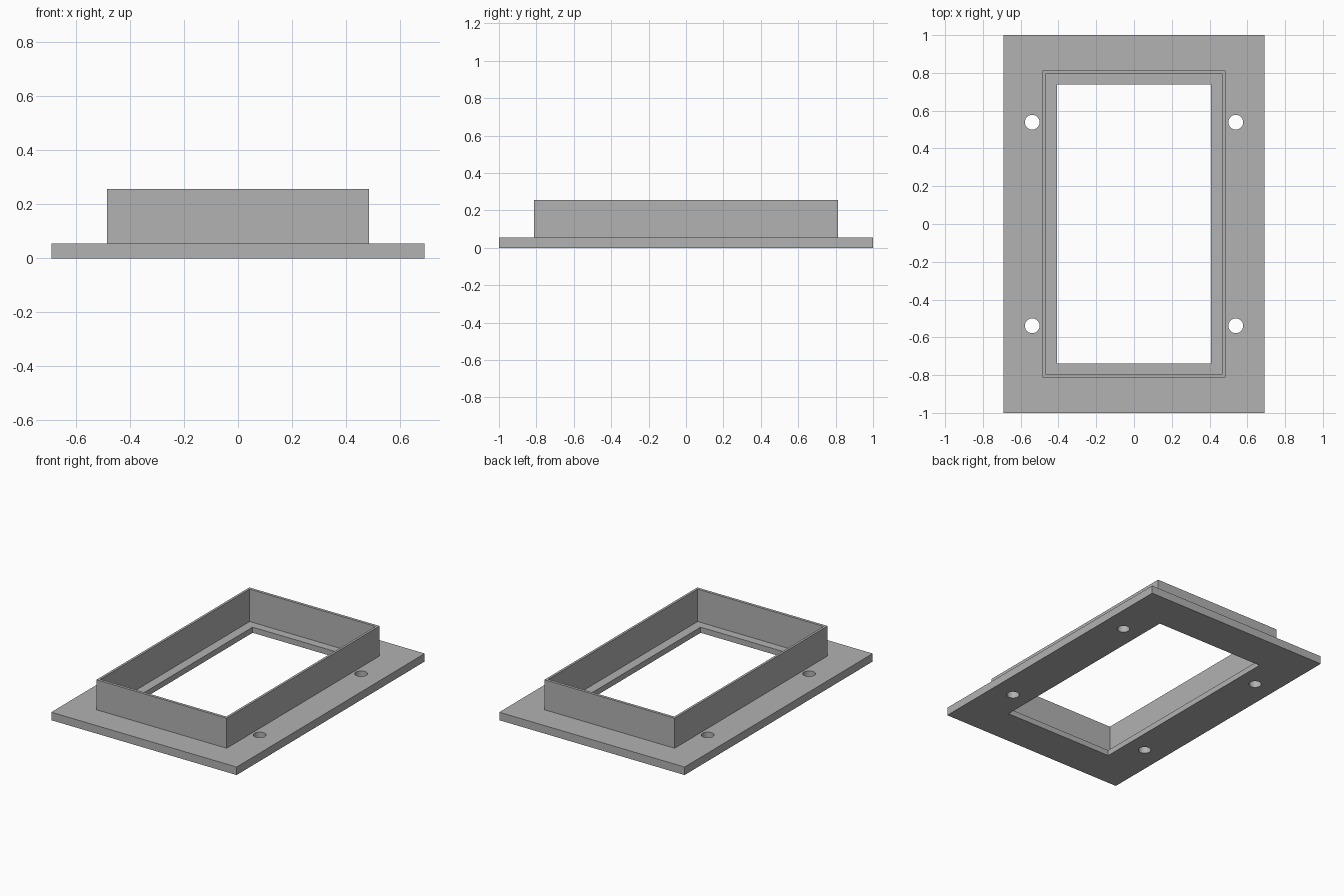
import bpy
import bmesh
import math

cube = bpy.data.objects.get("Cube")
if cube:
    bpy.data.objects.remove(cube, do_unlink=True)

# Single flat grey
GREY = (0.445, 0.445, 0.445, 1.0)
grey = bpy.data.materials.new("matte grey")
grey.use_nodes = True
grey.diffuse_color = GREY
grey.node_tree.nodes["Principled BSDF"].inputs["Base Color"].default_value = GREY

# Main dimensions (half widths and heights)
PLATE = (0.69, 1.0)
COLLAR = (0.485, 0.813)
POCKET = (0.469, 0.794)
OPENING = (0.408, 0.738)
PLATE_TOP, LEDGE, COLLAR_TOP = 0.054, 0.038, 0.256
HOLE_POS, HOLE_RADIUS = 0.539, 0.039


def add_object(name, bm):
    bmesh.ops.recalc_face_normals(bm, faces=bm.faces)
    mesh = bpy.data.meshes.new(name)
    bm.to_mesh(mesh)
    bm.free()
    mesh.materials.append(grey)
    obj = bpy.data.objects.new(name, mesh)
    bpy.context.collection.objects.link(obj)
    return obj


def rectangular_rings(name, profile):
    """Sweep a list of (half size, z) steps around a rectangle."""
    bm = bmesh.new()
    loops = []
    for (hx, hy), z in profile:
        corners = ((-hx, -hy), (hx, -hy), (hx, hy), (-hx, hy))
        loops.append([bm.verts.new((x, y, z)) for x, y in corners])
    for a, b in zip(loops, loops[1:] + loops[:1]):
        for i in range(4):
            j = (i + 1) % 4
            bm.faces.new((a[i], a[j], b[j], b[i]))
    return add_object(name, bm)


# Flanged frame: base plate, raised collar, recessed ledge and opening
frame = rectangular_rings("flanged_frame", [
    (PLATE, 0), (PLATE, PLATE_TOP),
    (COLLAR, PLATE_TOP), (COLLAR, COLLAR_TOP),
    (POCKET, COLLAR_TOP), (POCKET, LEDGE),
    (OPENING, LEDGE), (OPENING, 0),
])

# Four screw holes through the plate
bm = bmesh.new()
for sx in (-1, 1):
    for sy in (-1, 1):
        made = bmesh.ops.create_cone(bm, cap_ends=True, segments=48, depth=0.3,
                                     radius1=HOLE_RADIUS, radius2=HOLE_RADIUS)
        bmesh.ops.translate(bm, verts=made["verts"],
                            vec=(sx * HOLE_POS, sy * HOLE_POS, 0))
cutter = add_object("screw_hole_cutter", bm)
cutter.hide_render = True
cutter.hide_set(True)

cut = frame.modifiers.new("screw_holes", "BOOLEAN")
cut.operation = "DIFFERENCE"
cut.solver = "EXACT"
cut.object = cutter

# Apply the cut, then smooth only the hole walls
bpy.context.view_layer.objects.active = frame
frame.select_set(True)
bpy.ops.object.modifier_apply(modifier=cut.name)
bpy.data.objects.remove(cutter, do_unlink=True)
bpy.ops.object.shade_smooth_by_angle(angle=math.radians(30))
